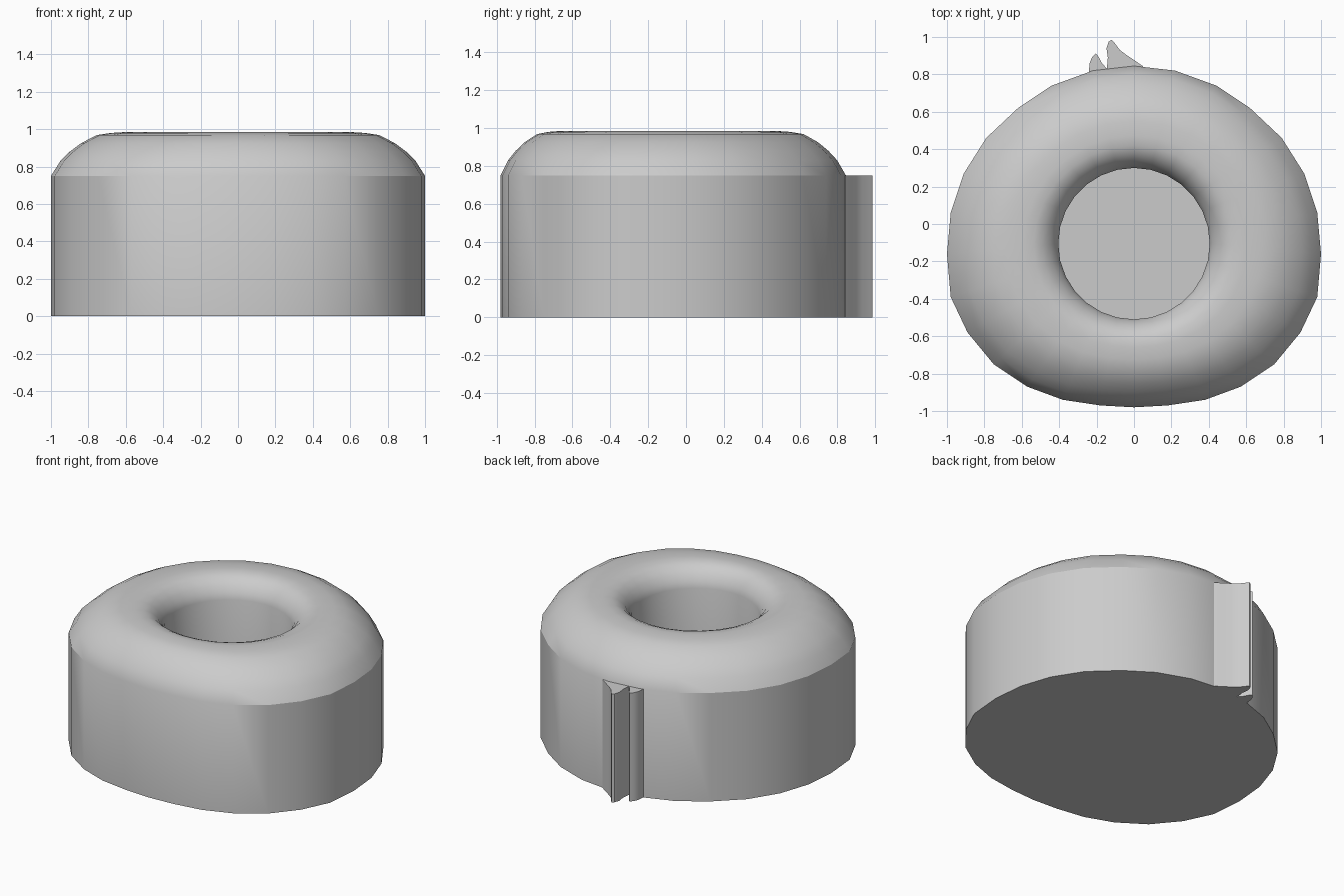
import bpy, bmesh, math
from mathutils import Vector

if "Cube" in bpy.data.objects:
    bpy.data.objects.remove(bpy.data.objects["Cube"], do_unlink=True)

grey = bpy.data.materials.new("light grey")
grey.use_nodes = True
grey.diffuse_color = (0.6, 0.6, 0.6, 1)
grey.node_tree.nodes["Principled BSDF"].inputs["Base Color"].default_value = (0.6, 0.6, 0.6, 1)


def loft(name, rings):
    """Skin a stack of closed rings and cap both ends."""
    bm = bmesh.new()
    loops = [[bm.verts.new(p) for p in ring] for ring in rings]
    count = len(loops[0])
    for low, high in zip(loops, loops[1:]):
        for i in range(count):
            j = (i + 1) % count
            bm.faces.new((low[i], low[j], high[j], high[i]))
    bm.faces.new(loops[0])
    bm.faces.new(loops[-1])
    bmesh.ops.recalc_face_normals(bm, faces=bm.faces)
    mesh = bpy.data.meshes.new(name)
    bm.to_mesh(mesh)
    bm.free()
    mesh.materials.append(grey)
    obj = bpy.data.objects.new(name, mesh)
    bpy.context.collection.objects.link(obj)
    bpy.ops.object.select_all(action='DESELECT')
    obj.select_set(True)
    bpy.context.view_layer.objects.active = obj
    bpy.ops.object.shade_smooth_by_angle(angle=math.radians(30))
    return obj


def at_height(points, z):
    return [Vector((p[0], p[1], z)) for p in points]


# Rounded outline: half from back to front, then mirrored
half = [(0, .845), (.22, .82), (.44, .74), (.62, .62), (.79, .46),
        (.91, .27), (.98, .06), (1, -.16), (.98, -.39), (.89, -.58),
        (.75, -.75), (.57, -.87), (.38, -.94), (.18, -.97), (0, -.98)]
outer = half + [(-x, y) for x, y in half[-2:0:-1]]
n = len(outer)

# Round central well
well = [(.405 * math.sin(math.tau * i / n), -.105 + .405 * math.cos(math.tau * i / n))
        for i in range(n)]

# Body: wall, domed lip blending from outline to well, well wall and floor
WALL_TOP = .75
lip = [(.085, .83), (.17, .88), (.27, .925), (.41, .968), (.54, .98), (.68, .985),
       (.78, .98), (.86, .962), (.93, .925), (.975, .885), (1, .845)]
rings = [at_height(outer, 0), at_height(outer, WALL_TOP)]
for f, z in lip:
    blend = [Vector(a).lerp(Vector(b), f) for a, b in zip(outer, well)]
    rings.append(at_height(blend, z))
rings.append(at_height(well, .01))
loft("body", rings)

# Two upright curved fins at the back
fins = {
    "large_fin": [(.05, .842), (.01, .87), (-.035, .9), (-.075, .93), (-.105, .97),
                  (-.12, .985), (-.135, .975), (-.147, .94), (-.14, .89),
                  (-.145, .83), (-.1, .78)],
    "small_fin": [(-.145, .83), (-.175, .865), (-.19, .895), (-.205, .912),
                  (-.225, .89), (-.237, .86), (-.242, .81), (-.2, .77)],
}
for name, outline in fins.items():
    loft(name, [at_height(outline, 0), at_height(outline, WALL_TOP)])
